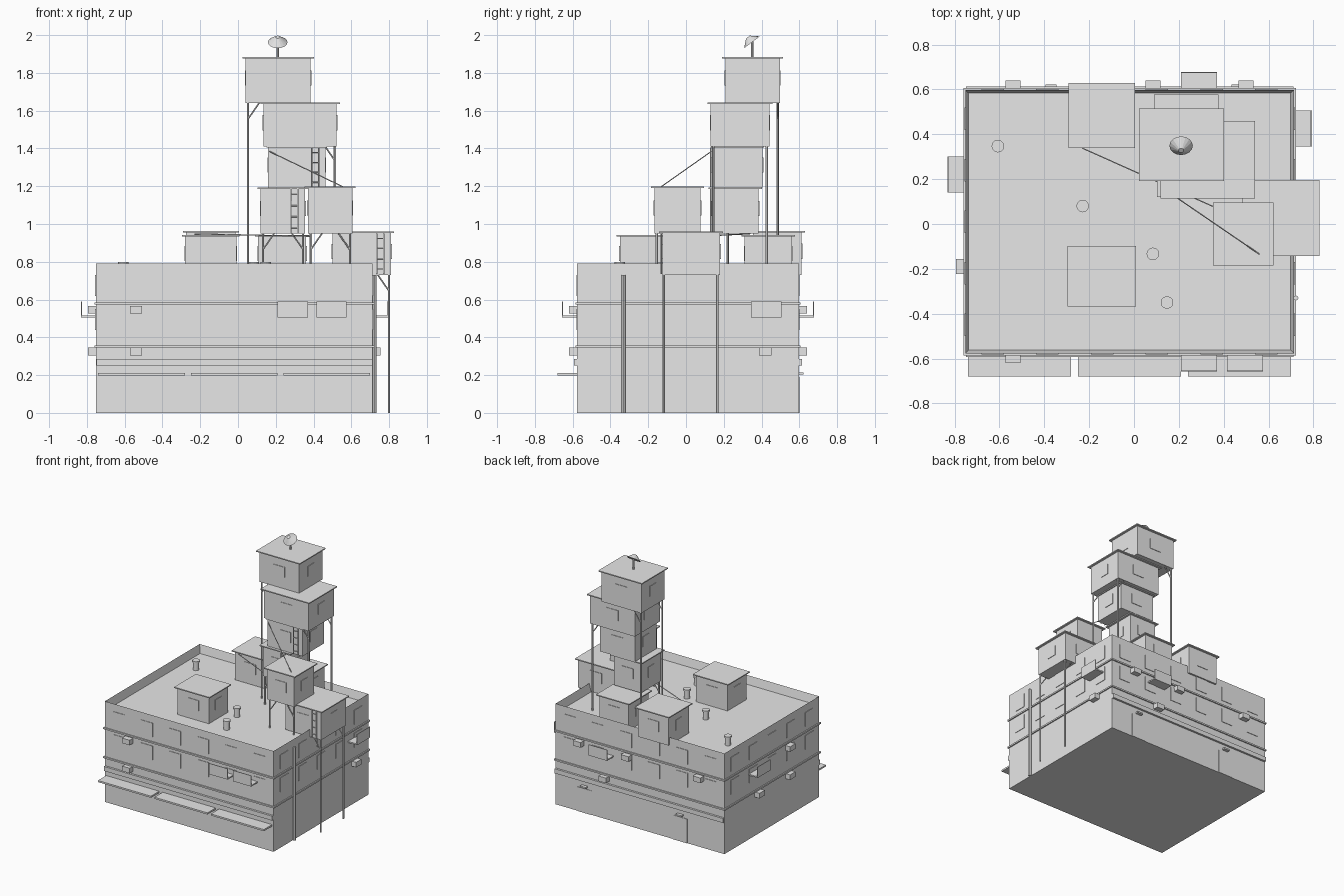
import bpy, bmesh, math
from mathutils import Vector

if "Cube" in bpy.data.objects:
    bpy.data.objects.remove(bpy.data.objects["Cube"])

grey = bpy.data.materials.new("plain grey")
grey.diffuse_color = (0.8, 0.8, 0.8, 1)
grey.use_nodes = True
grey.node_tree.nodes["Principled BSDF"].inputs["Base Color"].default_value = grey.diffuse_color


def finish(name, bm):
    me = bpy.data.meshes.new(name)
    bm.to_mesh(me)
    bm.free()
    me.materials.append(grey)
    ob = bpy.data.objects.new(name, me)
    bpy.context.collection.objects.link(ob)
    return ob


def box_bm(x0, x1, y0, y1, z0, z1):
    bm = bmesh.new()
    bmesh.ops.create_cube(bm, size=1)
    for v in bm.verts:
        v.co = ((x0 + x1) / 2 + v.co.x * (x1 - x0),
                (y0 + y1) / 2 + v.co.y * (y1 - y0),
                (z0 + z1) / 2 + v.co.z * (z1 - z0))
    return bm


def box(name, *b):
    return finish(name, box_bm(*b))


def rod(name, a, b, r=0.006, sides=6, r2=None):
    a, b = Vector(a), Vector(b)
    bm = bmesh.new()
    bmesh.ops.create_cone(bm, cap_ends=True, segments=sides, radius1=r,
                          radius2=r if r2 is None else r2, depth=(b - a).length)
    q = (b - a).to_track_quat('Z', 'Y')
    for v in bm.verts:
        v.co = q @ v.co + (a + b) / 2
    return finish(name, bm)


# Wall extents and roof deck height
X0, X1, Y0, Y1 = -0.752, 0.713, -0.577, 0.598
TOP, DECK = 0.79, 0.725


def wall_box(name, side, u0, u1, z0, z1, d0, d1):
    """Box on a wall: u runs along the wall, d is distance outwards."""
    if side == "front":
        return box(name, u0, u1, Y0 - d1, Y0 - d0, z0, z1)
    if side == "back":
        return box(name, u0, u1, Y1 + d0, Y1 + d1, z0, z1)
    if side == "left":
        return box(name, X0 - d1, X0 - d0, u0, u1, z0, z1)
    return box(name, X1 + d0, X1 + d1, u0, u1, z0, z1)


# Main block with sunken roof and parapet
bm = box_bm(X0, X1, Y0, Y1, 0, TOP)
top = [f for f in bm.faces if f.normal.z > 0.9]
bmesh.ops.inset_region(bm, faces=top, thickness=0.02)
for v in top[0].verts:
    v.co.z = DECK
finish("building", bm)

# Floor bands and sign boards
for z in (0.345, 0.573):
    box("floor_band", X0 - 0.009, X1 + 0.009, Y0 - 0.009, Y1 + 0.009, z, z + 0.012)
for side in ("front", "back"):
    wall_box("sign_board", side, X0 + 0.002, X1 - 0.002, 0.25, 0.285, -0.005, 0.016)

# Windows on the two upper floors
for z in (0.44, 0.62):
    h = 0.11
    for side in ("front", "back"):
        for i in range(6):
            c = -0.63 + i * 0.244
            wall_box("window", side, c - 0.05, c + 0.05, z, z + h, -0.003, 0.004)
    for side in ("left", "right"):
        for i in range(5):
            c = -0.45 + i * 0.23
            wall_box("window", side, c - 0.05, c + 0.05, z, z + h, -0.003, 0.004)

# Shop awnings
for x in (-0.74, -0.25, 0.24):
    wall_box("awning", "front", x, x + 0.46, 0.197, 0.21, -0.005, 0.102)

# Back doors with small canopies
for x in (0.40, -0.43):
    wall_box("door", "back", x, x + 0.12, 0, 0.19, -0.003, 0.004)
    wall_box("door_canopy", "back", x + 0.035, x + 0.085, 0.203, 0.215, -0.003, 0.025)

# Air conditioners
for side, u, z in (("front", -0.54, 0.525), ("front", -0.54, 0.305),
                   ("back", 0.5, 0.525), ("back", 0.085, 0.525), ("back", -0.54, 0.525),
                   ("back", 0.28, 0.305), ("left", -0.19, 0.525), ("left", -0.19, 0.305),
                   ("left", 0.19, 0.305), ("right", 0.42, 0.305)):
    wall_box("air_conditioner", side, u - 0.033, u + 0.033, z, z + 0.04, -0.005, 0.042)

# Balconies: slab and front panel
for side, u in (("front", 0.21), ("front", 0.415), ("back", 0.21),
                ("left", 0.14), ("right", 0.345)):
    wall_box("balcony_floor", side, u, u + 0.16, 0.505, 0.515, -0.005, 0.08)
    wall_box("balcony_panel", side, u, u + 0.16, 0.505, 0.59, 0.075, 0.08)

# Drain pipe on the right wall
rod("drain_pipe", (0.722, -0.33, 0), (0.722, -0.33, 0.73), 0.011, 8)

# Roof vents
for x, y in ((-0.607, 0.347), (-0.229, 0.08), (0.084, -0.133), (0.147, -0.35)):
    rod("vent", (x, y, DECK), (x, y, 0.788), 0.022, 12)
    rod("vent_cap", (x, y, 0.786), (x, y, 0.798), 0.028, 12)


def hut(name, x0, x1, y0, y1, z0, z1, lip=0.017):
    box(name + "_walls", x0, x1, y0, y1, z0, z1 - 0.004)
    box(name + "_roof", x0 - lip, x1 + lip, y0 - lip, y1 + lip, z1 - 0.008, z1)
    cx, cy, cz, t = (x0 + x1) / 2, (y0 + y1) / 2, (z0 + z1) / 2, 0.004
    # window plates on each wall
    for s in (x0, x1):
        box(name + "_window", s - t, s + t, cy - 0.04, cy + 0.04, cz - 0.03, cz + 0.05)
    for s in (y0, y1):
        box(name + "_window", cx - 0.05, cx + 0.05, s - t, s + t, cz - 0.03, cz + 0.05)


hut("front_hut", -0.28, -0.008, -0.35, -0.115, DECK, 0.943)
hut("back_hut", -0.275, -0.012, 0.355, 0.612, 0.73, 0.962)
hut("side_hut", 0.50, 0.81, -0.125, 0.18, 0.73, 0.96)
hut("tower_base_hut", 0.107, 0.36, 0.31, 0.56, DECK, 0.943)
hut("wire_hut", 0.37, 0.605, -0.167, 0.078, 0.95, 1.198)
hut("tower_level_1", 0.12, 0.355, 0.137, 0.385, 0.95, 1.193)
hut("tower_level_2", 0.16, 0.463, 0.14, 0.405, 1.193, 1.412, 0.008)
hut("tower_level_3", 0.135, 0.522, 0.13, 0.442, 1.41, 1.642)
hut("tower_level_4", 0.04, 0.385, 0.208, 0.497, 1.64, 1.885)


def stilt(x, y, z0, z1, dx, size=0.07):
    """Post with a diagonal brace leaning towards dx."""
    rod("stilt", (x, y, z0), (x, y, z1), 0.0065)
    rod("stilt_brace", (x, y, z1 - size * 1.3), (x + dx * size * 0.9, y, z1), 0.004)


for y in (-0.117, 0.165):
    stilt(0.80, y, 0, 0.735, -1)
for y in (-0.155, 0.066):
    stilt(0.385, y, DECK, 0.955, 1)
    stilt(0.592, y, DECK, 0.955, -1)
stilt(0.132, 0.148, DECK, 0.955, 1)
stilt(0.345, 0.148, DECK, 0.955, -1)
for y in (0.145, 0.428):
    stilt(0.512, y, DECK, 1.415, -1, 0.06)
for y in (0.22, 0.485):
    stilt(0.052, y, DECK, 1.645, 1)


# Ladders on front walls
def ladder(x, y, z0, z1, w=0.037):
    for s in (0, w):
        rod("ladder_rail", (x + s, y, z0), (x + s, y, z1), 0.004)
    n = int((z1 - z0) / 0.05)
    for i in range(n):
        z = z0 + (i + 0.5) * (z1 - z0) / n
        rod("ladder_rung", (x, y, z), (x + w, y, z), 0.003)


ladder(0.28, 0.13, 0.95, 1.185)
ladder(0.39, 0.132, 1.195, 1.405)
ladder(0.735, -0.132, 0.735, 0.95)

# Cables
rod("cable", (0.165, 0.135, 1.385), (0.56, -0.135, 1.195), 0.003)
rod("cable", (-0.23, 0.338, 0.948), (0.38, 0.066, 0.935), 0.003)

# Dish on a mast
rod("dish_mast", (0.21, 0.35, 1.88), (0.21, 0.35, 1.965), 0.007, 8)
rod("dish", (0.21, 0.349, 1.962), (0.21, 0.328, 1.99), 0.052, 16, 0.012)
